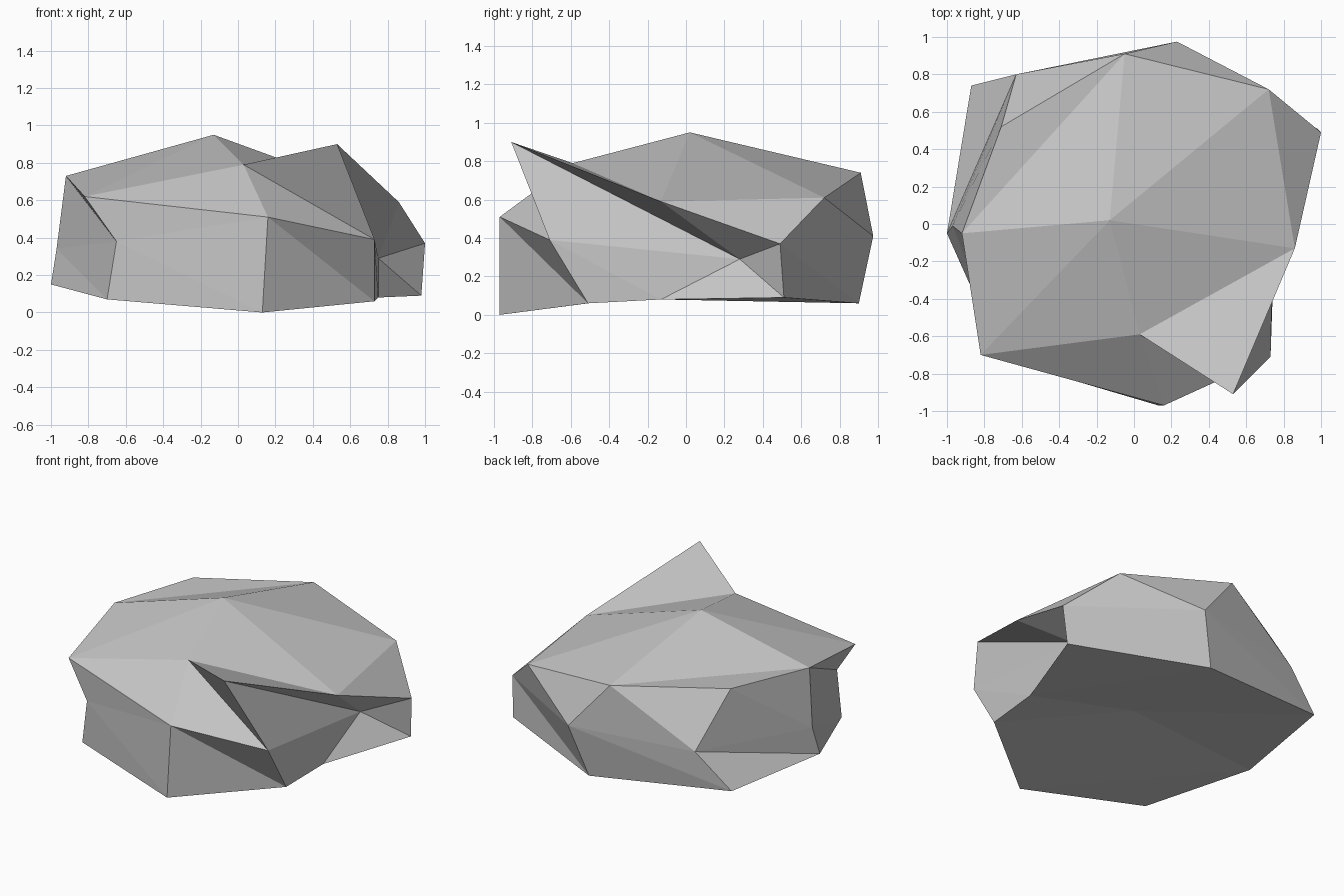
import bpy
import bmesh

cube = bpy.data.objects.get("Cube")
if cube:
    bpy.data.objects.remove(cube, do_unlink=True)


def make_material(name, rgb):
    material = bpy.data.materials.new(name)
    material.use_nodes = True
    colour = (*rgb, 1.0)
    material.diffuse_color = colour
    shader = material.node_tree.nodes["Principled BSDF"]
    shader.inputs["Base Color"].default_value = colour
    shader.inputs["Roughness"].default_value = 0.9
    return material


# Outlines of the boulder, each running anticlockwise from the front corner at -x
bottom_outline = [
    (-.7, -.72, .07), (.13, -.97, 0), (.73, -.51, .06), (.75, -.13, .08),
    (.98, .51, .09), (.12, .9, .06), (-.87, .74, .155), (-1, -.05, .15),
]
middle_outline = [
    (-.65, -.74, .38), (.16, -.97, .51), (.73, -.71, .39), (.75, .28, .29),
    (1, .49, .37), (.23, .975, .41), (-.63, .8, .39), (-.97, -.01, .34),
]
top_outline = [
    (-.82, -.7, .62), (.03, -.59, .79), (.53, -.91, .9), (.86, -.13, .59),
    (.72, .72, .61), (-.05, .91, .74), (-.71, .52, .745), (-.92, -.05, .73),
]
bottom_centre = (.06, .07, .135)
top_centre = (-.13, .02, .95)


def add_band(bm, lower, upper):
    """Join two outlines with a belt of facets, all split along the same slant."""
    count = len(lower)
    for i in range(count):
        j = (i + 1) % count
        bm.faces.new((lower[i], lower[j], upper[i]))
        bm.faces.new((lower[j], upper[j], upper[i]))


def add_cap(bm, outline, centre, ridge_corners):
    """Close an outline; ridge corners join the centre, the others are cut off."""
    count = len(outline)
    middle = bm.verts.new(centre)
    for i in range(0, count, 2):
        before, corner, after = outline[i - 1], outline[i], outline[(i + 1) % count]
        if i in ridge_corners:
            bm.faces.new((before, corner, middle))
            bm.faces.new((corner, after, middle))
        else:
            bm.faces.new((before, corner, after))
            bm.faces.new((before, after, middle))


# Boulder: two belts of facets between the outlines, closed above and below
bm = bmesh.new()
rings = [[bm.verts.new(point) for point in outline]
         for outline in (bottom_outline, middle_outline, top_outline)]
for lower, upper in zip(rings, rings[1:]):
    add_band(bm, lower, upper)
add_cap(bm, rings[0], bottom_centre, (2, 6))
add_cap(bm, rings[-1], top_centre, (0, 4))
bmesh.ops.recalc_face_normals(bm, faces=bm.faces[:])

mesh = bpy.data.meshes.new("boulder")
bm.to_mesh(mesh)
bm.free()
mesh.materials.append(make_material("stone grey", (.56, .56, .56)))
boulder = bpy.data.objects.new("boulder", mesh)
bpy.context.collection.objects.link(boulder)
